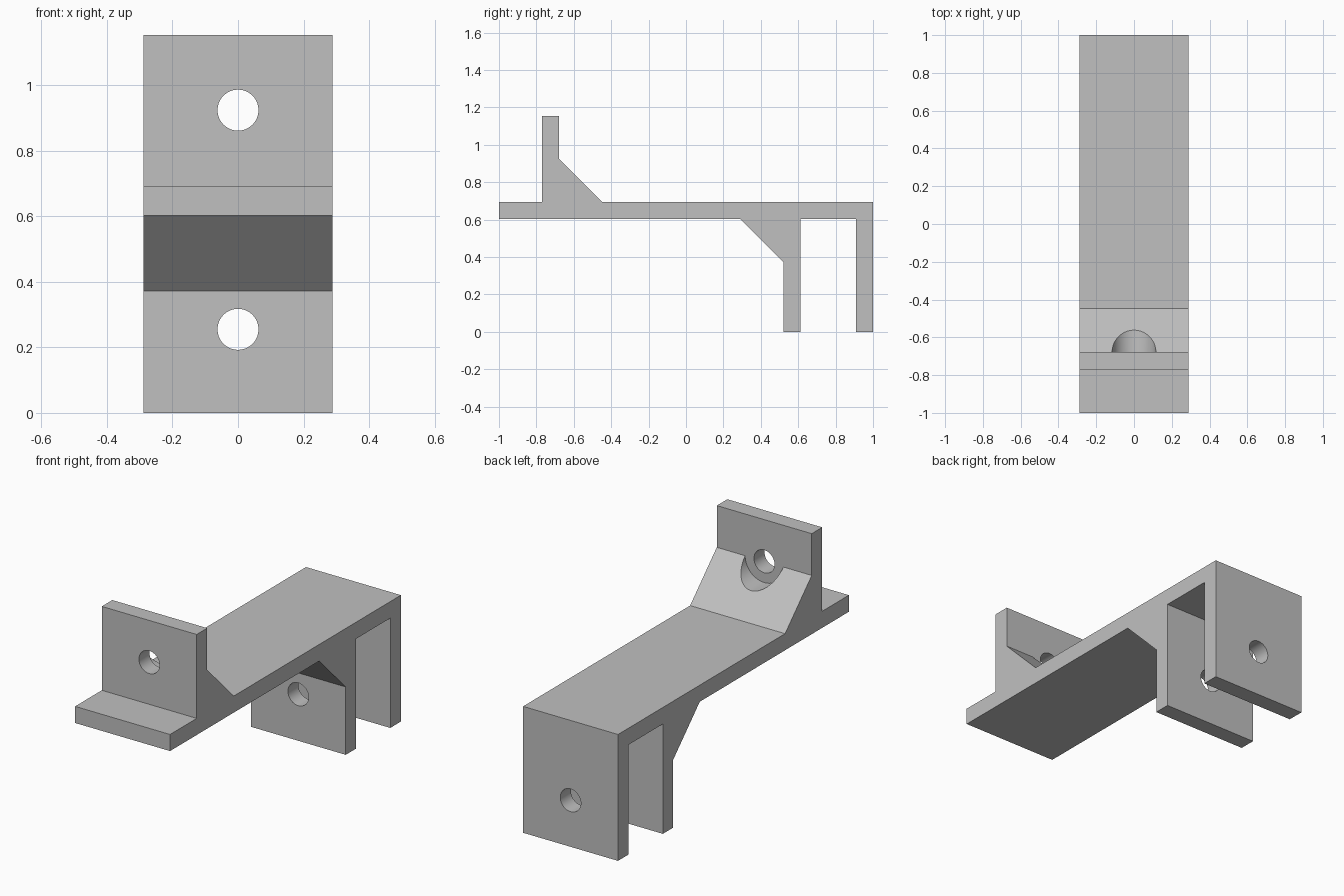
import bpy, bmesh, math
from mathutils import Matrix

cube = bpy.data.objects.get("Cube")
if cube:
    bpy.data.objects.remove(cube, do_unlink=True)

WIDTH = 0.576
GREY = (0.53, 0.53, 0.53, 1)

mat = bpy.data.materials.new("plain grey")
mat.use_nodes = True
mat.diffuse_color = GREY
mat.node_tree.nodes["Principled BSDF"].inputs["Base Color"].default_value = GREY


def add_object(name, bm):
    bmesh.ops.recalc_face_normals(bm, faces=bm.faces)
    mesh = bpy.data.meshes.new(name)
    bm.to_mesh(mesh)
    bm.free()
    mesh.materials.append(mat)
    obj = bpy.data.objects.new(name, mesh)
    bpy.context.collection.objects.link(obj)
    return obj


def extrude_profile(name, points):
    # Side outline (y, z) extruded across the width
    bm = bmesh.new()
    face = bm.faces.new([bm.verts.new((-WIDTH / 2, y, z)) for y, z in points])
    side = bmesh.ops.extrude_face_region(bm, geom=[face])
    verts = [v for v in side["geom"] if isinstance(v, bmesh.types.BMVert)]
    bmesh.ops.translate(bm, verts=verts, vec=(WIDTH, 0, 0))
    return add_object(name, bm)


def bore(target, name, radius, y0, y1, z):
    # Cut a round hole running front to back
    bm = bmesh.new()
    place = Matrix.Translation((0, (y0 + y1) / 2, z)) @ Matrix.Rotation(math.pi / 2, 4, 'X')
    bmesh.ops.create_cone(bm, cap_ends=True, segments=64, radius1=radius,
                          radius2=radius, depth=y1 - y0, matrix=place)
    cutter = add_object(name, bm)
    mod = target.modifiers.new(name, 'BOOLEAN')
    mod.operation, mod.solver, mod.object = 'DIFFERENCE', 'EXACT', cutter
    bpy.context.view_layer.objects.active = target
    bpy.ops.object.modifier_apply(modifier=mod.name)
    bpy.data.objects.remove(cutter, do_unlink=True)


# Deck with upright tab, gussets and a two-legged fork
bracket = extrude_profile("bracket_body", [
    (-1, 0.602), (0.292, 0.602), (0.522, 0.372), (0.522, 0), (0.612, 0),
    (0.612, 0.602), (0.908, 0.602), (0.908, 0), (1, 0), (1, 0.693),
    (-0.447, 0.693), (-0.678, 0.924), (-0.678, 1.153), (-0.769, 1.153),
    (-0.769, 0.693), (-1, 0.693)])

# Bolt holes, and the washer clearance in the upper gusset
bore(bracket, "tab_hole", 0.0625, -0.9, -0.6, 0.924)
bore(bracket, "washer_clearance", 0.116, -0.678, -0.4, 0.924)
bore(bracket, "fork_hole", 0.0625, 0.4, 1.1, 0.255)

bpy.ops.object.select_all(action='DESELECT')
bracket.select_set(True)
bpy.context.view_layer.objects.active = bracket
bpy.ops.object.shade_smooth_by_angle(angle=math.radians(30))
